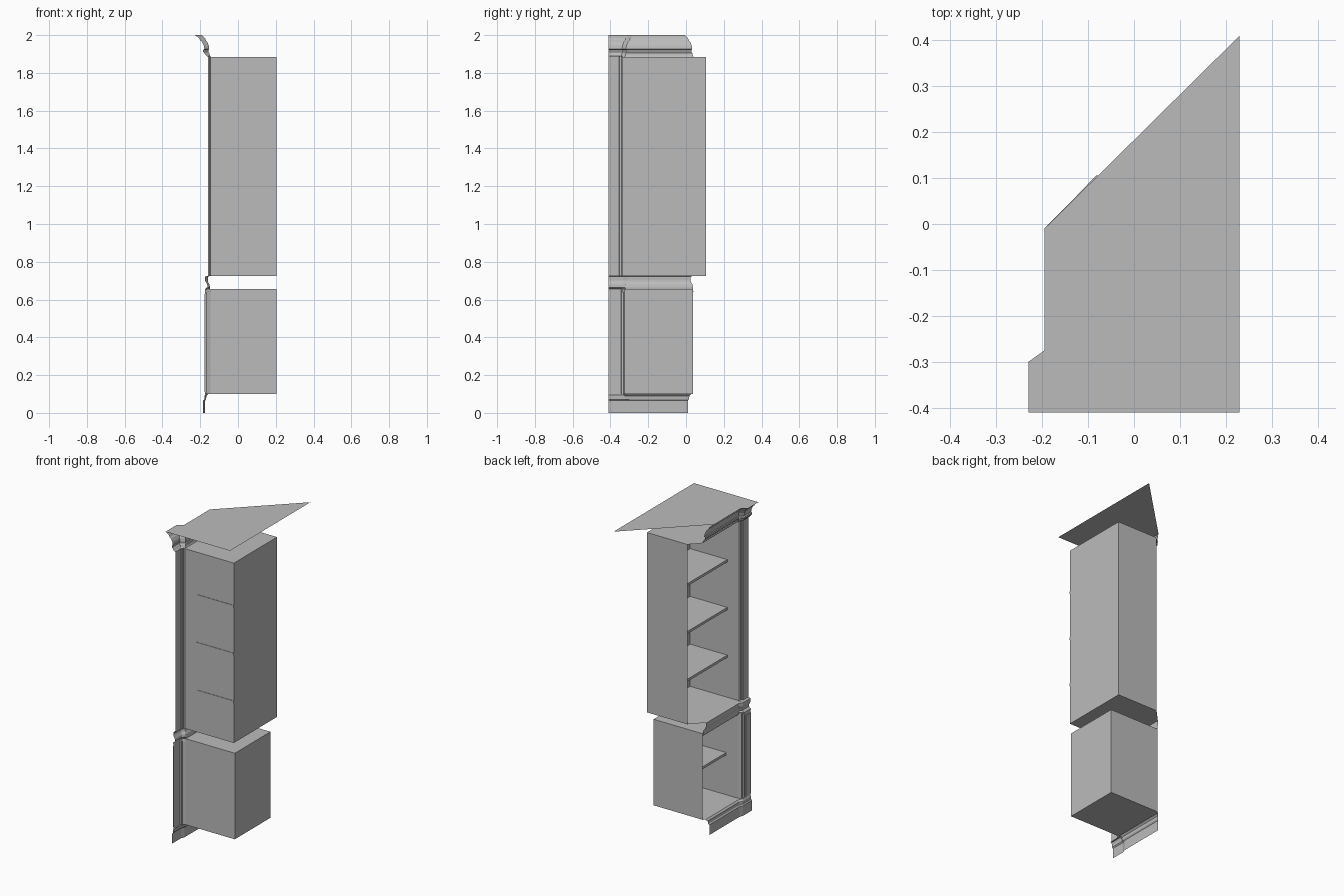
import bpy
import bmesh

cube = bpy.data.objects.get("Cube")
if cube:
    bpy.data.objects.remove(cube, do_unlink=True)

grey = bpy.data.materials.new("plain grey")
grey.use_nodes = True
colour = (0.5, 0.5, 0.5, 1)
grey.diffuse_color = colour
grey.node_tree.nodes["Principled BSDF"].inputs["Base Color"].default_value = colour

FRONT, FACE, SIDE = -0.41, -0.145, 0.205


def finish(name, bm):
    mesh = bpy.data.meshes.new(name)
    bm.to_mesh(mesh)
    bm.free()
    mesh.materials.append(grey)
    obj = bpy.data.objects.new(name, mesh)
    bpy.context.collection.objects.link(obj)
    return obj


def loft(name, rings):
    """Skin a stack of open rings into a single sheet."""
    bm = bmesh.new()
    rows = [[bm.verts.new(p) for p in ring] for ring in rings]
    for low, high in zip(rows, rows[1:]):
        for i in range(len(low) - 1):
            bm.faces.new((low[i + 1], low[i], high[i], high[i + 1]))
    return finish(name, bm)


def moulding(name, profile):
    """Profile of (projection, height, break depth) run round the break to the mitre."""
    rings = []
    for d, z, brk in profile:
        inner, outer = FACE - d, FACE - d - brk
        rings.append([(outer, FRONT, z), (outer, -0.345 + 0.9 * d, z),
                      (inner, -0.325 + d, z), (inner, 0.04 - d, z)])
    return loft(name, rings)


def strip(name, path, bottom, top):
    return loft(name, [[(x, y, z) for x, y in path] for z in (bottom, top)])


def carcass(name, outline, bottom, top):
    """Thin shell with floor and lid; walls follow the outline, which stays open at its ends."""
    bm = bmesh.new()
    low = [bm.verts.new((x, y, bottom)) for x, y in outline]
    high = [bm.verts.new((x, y, top)) for x, y in outline]
    bm.faces.new(low[::-1])
    bm.faces.new(high)
    for i in range(3):
        bm.faces.new((low[i], low[i + 1], high[i + 1], high[i]))
    return finish(name, bm)


def slab(name, lo, hi):
    bm = bmesh.new()
    bmesh.ops.create_cube(bm, size=1)
    for v in bm.verts:
        v.co = [hi[i] if v.co[i] > 0 else lo[i] for i in range(3)]
    return finish(name, bm)


# Cabinet shells, open towards -x; the upper one has a mitred corner
carcass("upper_cabinet", [(FACE, -0.335), (SIDE, -0.335), (SIDE, 0.105),
                          (-0.083, 0.105), (FACE, 0.04)], 0.725, 1.885)
carcass("lower_cabinet", [(FACE, -0.325), (SIDE, -0.325), (SIDE, 0.038),
                          (FACE, 0.038)], 0.1, 0.655)

# Shelves
for n in range(3):
    z = 0.997 + 0.308 * n
    slab(f"upper_shelf_{n + 1}", (-0.06, -0.338, z - 0.016), (SIDE, 0.104, z))
slab("lower_shelf", (-0.06, -0.324, 0.357), (SIDE, 0.037, 0.373))

# Pilasters beside the openings
strip("upper_pilaster", [(-0.158, FRONT), (-0.158, -0.355), (-0.151, -0.353),
                         (-0.151, -0.342), (FACE, -0.335)], 0.725, 1.89)
strip("lower_pilaster", [(-0.174, FRONT), (-0.174, -0.345), (-0.165, -0.342),
                         (-0.165, -0.332), (FACE, -0.325)], 0.1, 0.655)
slab("lower_pilaster_panel", (-0.178, FRONT, 0.11), (-0.174, -0.355, 0.63))

# Base, waist and crown mouldings
moulding("base_moulding", [(0.03, 0, 0.009), (0.03, 0.065, 0.009), (0.024, 0.072, 0.009),
                           (0.022, 0.09, 0.01), (0.012, 0.1, 0.015), (0, 0.101, 0.02)])
moulding("waist_moulding", [(0, 0.64, 0.029), (0.004, 0.655, 0.027), (0.003, 0.665, 0.014),
                            (0.006, 0.68, 0.012), (0.013, 0.692, 0.012),
                            (0.015, 0.7, 0.014), (0.015, 0.722, 0.014), (0, 0.725, 0.012)])
moulding("crown_moulding", [(0, 1.885, 0.013), (0.004, 1.892, 0.02), (0.006, 1.905, 0.028),
                            (0.011, 1.91, 0.028), (0.011, 1.922, 0.028),
                            (0.007, 1.926, 0.026), (0.01, 1.945, 0.026),
                            (0.018, 1.965, 0.028), (0.025, 1.972, 0.03),
                            (0.03, 1.985, 0.032), (0.042, 1.996, 0.034), (0.05, 2, 0.035)])

# Flat top with the mitred end
bm = bmesh.new()
bm.faces.new([bm.verts.new((x, y, 2)) for x, y in
              [(-0.23, FRONT), (0.23, FRONT), (0.23, 0.41), (-0.195, -0.01),
               (-0.195, -0.275), (-0.23, -0.3)]])
finish("top_board", bm)
